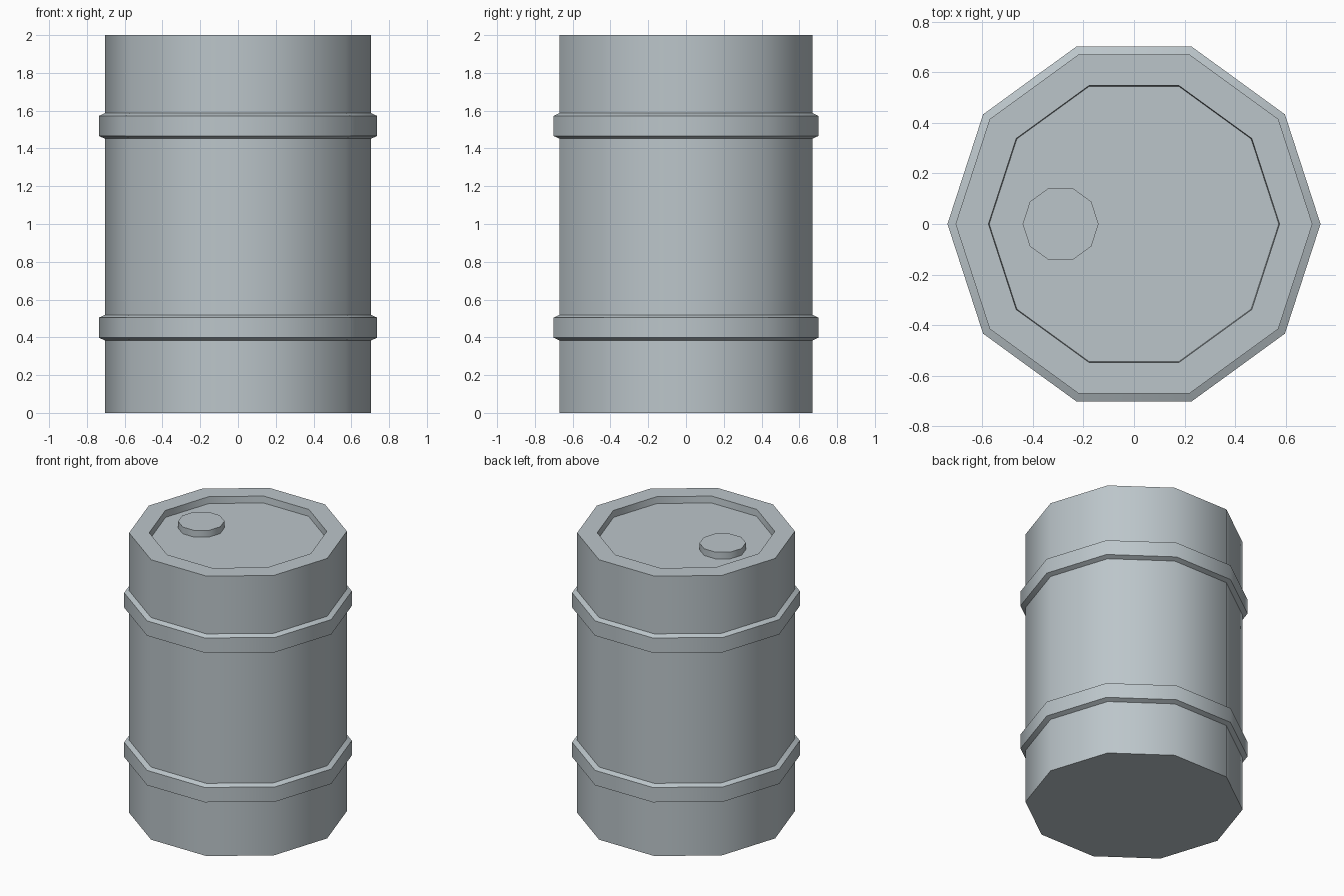
import bpy
import bmesh
from math import cos, sin, tau, radians

SIDES = 10

cube = bpy.data.objects.get("Cube")
if cube:
    bpy.data.objects.remove(cube, do_unlink=True)

steel = bpy.data.materials.new("pale blue grey steel")
steel.use_nodes = True
colour = (0.50, 0.56, 0.59, 1)
steel.diffuse_color = colour
steel.node_tree.nodes["Principled BSDF"].inputs["Base Color"].default_value = colour


def lathe(name, profile, centre_x=0):
    """Spin (radius, height) points into a closed ten-sided solid."""
    bm = bmesh.new()
    rings = []
    for radius, z in profile:
        rings.append([bm.verts.new((centre_x + radius * cos(tau * i / SIDES),
                                    radius * sin(tau * i / SIDES), z))
                      for i in range(SIDES)])
    for low, high in zip(rings, rings[1:]):
        for i in range(SIDES):
            j = (i + 1) % SIDES
            bm.faces.new((low[i], low[j], high[j], high[i]))
    bm.faces.new(rings[0][::-1])
    bm.faces.new(rings[-1])
    bmesh.ops.recalc_face_normals(bm, faces=bm.faces)
    mesh = bpy.data.meshes.new(name)
    bm.to_mesh(mesh)
    bm.free()
    mesh.materials.append(steel)
    obj = bpy.data.objects.new(name, mesh)
    bpy.context.collection.objects.link(obj)
    bpy.ops.object.select_all(action='DESELECT')
    obj.select_set(True)
    bpy.context.view_layer.objects.active = obj
    bpy.ops.object.shade_smooth_by_angle(angle=radians(40))
    return obj


# Drum body with two raised hoops and a recessed lid
WALL, HOOP, LID = 0.705, 0.737, 0.575
profile = [(WALL, 0)]
for base in (0.384, 1.452):
    profile += [(WALL, base), (HOOP, base + 0.014),
                (HOOP, base + 0.12), (WALL, base + 0.135)]
profile += [(WALL, 2), (LID, 2), (LID - 0.003, 1.952)]
lathe("drum_body", profile)

# Filler cap, sunk slightly into the lid
lathe("filler_cap", [(0.15, 1.945), (0.15, 2)], centre_x=-0.29)
